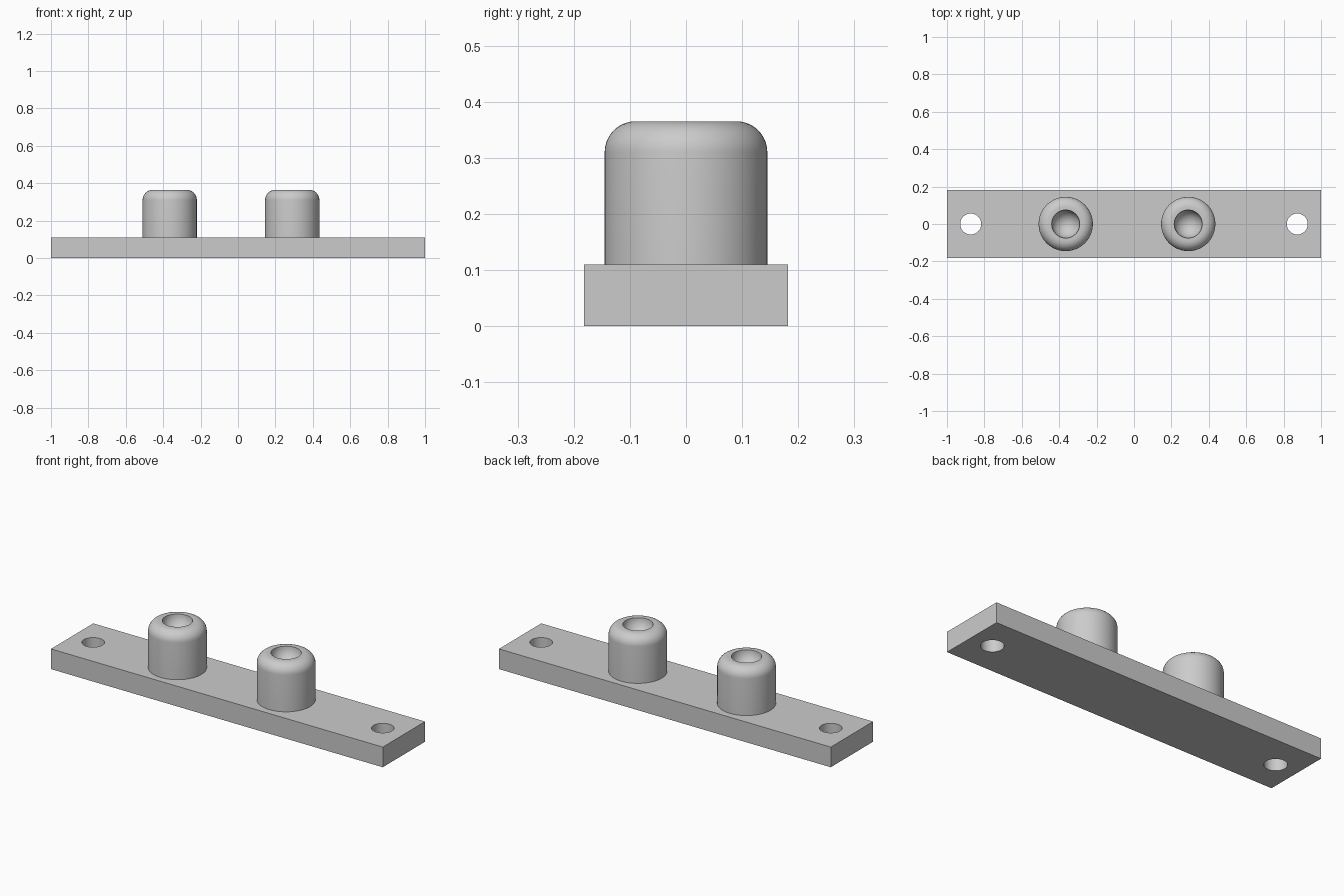
import bpy, bmesh
from math import sin, cos, pi, radians
from mathutils import Matrix, Vector

cube = bpy.data.objects.get("Cube")
if cube:
    bpy.data.objects.remove(cube, do_unlink=True)

LENGTH, WIDTH, THICK = 2.0, 0.364, 0.11
POST_R, POST_TOP, FILLET, CUP_R = 0.145, 0.365, 0.055, 0.075
HOLE_X, HOLE_R = 0.873, 0.056
SEGMENTS = 64

grey = bpy.data.materials.new("plain_grey")
grey.use_nodes = True
colour = (0.6, 0.6, 0.6, 1)
grey.diffuse_color = colour
grey.node_tree.nodes["Principled BSDF"].inputs["Base Color"].default_value = colour


def make_object(name, bm):
    bmesh.ops.recalc_face_normals(bm, faces=bm.faces)
    mesh = bpy.data.meshes.new(name)
    bm.to_mesh(mesh)
    bm.free()
    mesh.materials.append(grey)
    obj = bpy.data.objects.new(name, mesh)
    bpy.context.collection.objects.link(obj)
    return obj


def shade(obj):
    bpy.ops.object.select_all(action="DESELECT")
    obj.select_set(True)
    bpy.context.view_layer.objects.active = obj
    bpy.ops.object.shade_smooth_by_angle(angle=radians(30))


# Base plate
bm = bmesh.new()
bmesh.ops.create_cube(bm, size=1, matrix=Matrix.Translation((0, 0, THICK / 2))
                      @ Matrix.Diagonal((LENGTH, WIDTH, THICK, 1)))
plate = make_object("base_plate", bm)

# Screw holes through both ends of the plate
bm = bmesh.new()
for side in (-1, 1):
    bmesh.ops.create_cone(bm, cap_ends=True, segments=SEGMENTS, radius1=HOLE_R,
                          radius2=HOLE_R, depth=THICK * 3,
                          matrix=Matrix.Translation((side * HOLE_X, 0, THICK / 2)))
cutter = make_object("screw_hole_cutter", bm)
cutter.hide_render = True
bpy.ops.object.select_all(action="DESELECT")
plate.select_set(True)
bpy.context.view_layer.objects.active = plate
cut = plate.modifiers.new("screw_holes", "BOOLEAN")
cut.operation = "DIFFERENCE"
cut.solver = "EXACT"
cut.object = cutter
bpy.ops.object.modifier_apply(modifier=cut.name)
bpy.data.objects.remove(cutter, do_unlink=True)
shade(plate)


def make_post(name, x):
    """Turned post with a rounded shoulder and a round cup in its top."""
    steps = 10
    quarter = [i / steps * pi / 2 for i in range(steps + 1)]
    profile = [(POST_R, THICK)]
    profile += [(POST_R - FILLET + FILLET * cos(a), POST_TOP - FILLET + FILLET * sin(a))
                for a in quarter]
    profile += [(CUP_R * cos(a), POST_TOP - CUP_R * sin(a)) for a in quarter]
    bm = bmesh.new()
    verts = [bm.verts.new((r, 0, z)) for r, z in profile]
    edges = [bm.edges.new(pair) for pair in zip(verts, verts[1:])]
    bmesh.ops.spin(bm, geom=verts + edges, cent=Vector(), axis=(0, 0, 1),
                   angle=2 * pi, steps=SEGMENTS)
    bmesh.ops.remove_doubles(bm, verts=bm.verts, dist=0.0001)
    post = make_object(name, bm)
    post.location.x = x
    shade(post)


# Cupped posts
make_post("right_post", -0.365)
make_post("left_post", 0.29)
